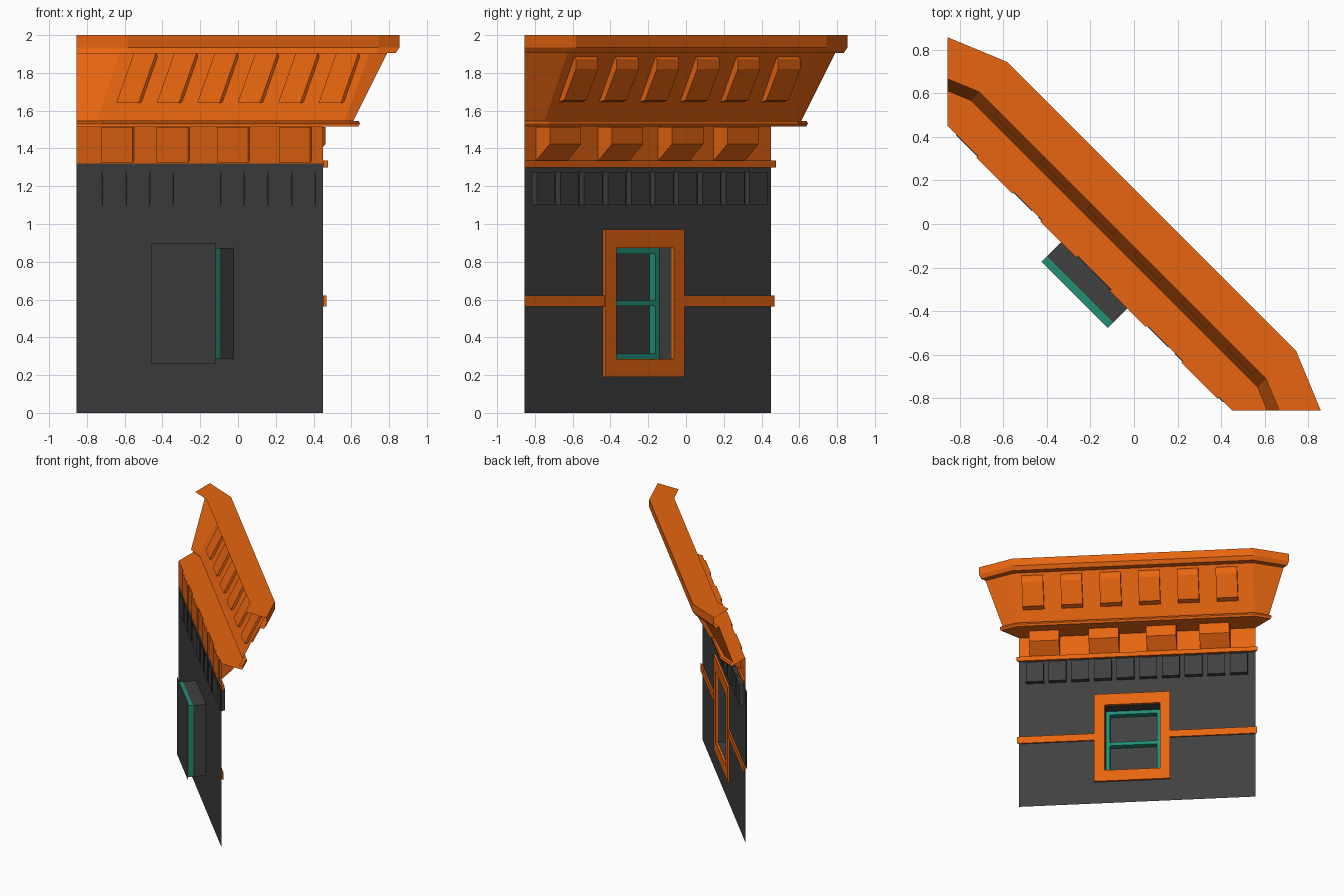
import bpy, bmesh, math
from mathutils import Vector

if "Cube" in bpy.data.objects:
    bpy.data.objects.remove(bpy.data.objects["Cube"])

R2 = math.sqrt(2)
HALF = 0.923          # half length of the diagonal wall


def material(name, rgb):
    m = bpy.data.materials.new(name)
    m.diffuse_color = (*rgb, 1)
    m.use_nodes = True
    m.node_tree.nodes["Principled BSDF"].inputs["Base Color"].default_value = m.diffuse_color
    return m


DARK = material("dark_wall", (0.052, 0.052, 0.052))
ORANGE = material("orange_trim", (0.80, 0.13, 0.005))
TEAL = material("teal_sash", (0.015, 0.27, 0.18))


def place(u, w, z):
    """u runs along the wall, w points outward from its plane, z is up."""
    return Vector((-0.2025 + (w - u) / R2, -0.2025 + (w + u) / R2, z))


def build(name, points, faces, mat, closed=False):
    bm = bmesh.new()
    vs = [bm.verts.new(place(*p)) for p in points]
    for f in faces:
        bm.faces.new([vs[i] for i in f])
    if closed:
        bmesh.ops.recalc_face_normals(bm, faces=bm.faces)
    me = bpy.data.meshes.new(name)
    bm.to_mesh(me)
    bm.free()
    me.materials.append(mat)
    ob = bpy.data.objects.new(name, me)
    bpy.context.collection.objects.link(ob)
    return ob


def prism(name, profile, u0, u1, mat, m0=0, m1=0):
    """Extrude a (w, z) profile along u; m0 and m1 mitre the two ends."""
    n = len(profile)
    pts = [(u0 - m0 * w, w, z) for w, z in profile] + [(u1 + m1 * w, w, z) for w, z in profile]
    faces = [(i, (i + 1) % n, n + (i + 1) % n, n + i) for i in range(n)]
    faces += [tuple(range(n)), tuple(range(n, 2 * n))]
    return build(name, pts, faces, mat, True)


def rect(w0, w1, z0, z1):
    return [(w0, z0), (w1, z0), (w1, z1), (w0, z1)]


def corners(u0, u1, z0, z1, w):
    return [(u0, w, z0), (u1, w, z0), (u1, w, z1), (u0, w, z1)]


def ring_faces(a, b):
    return [(a + i, a + (i + 1) % 4, b + (i + 1) % 4, b + i) for i in range(4)]


# Wall sheet with a window hole, and the frieze sheet above it
U0, U1, Z0, Z1 = -0.252, 0.178, 0.285, 0.872
build("wall", corners(-HALF, HALF, 0, 1.32, 0) + corners(U0, U1, Z0, Z1, 0),
      ring_faces(0, 4), DARK)
build("frieze", corners(-HALF, HALF, 1.32, 1.515, 0), [(0, 1, 2, 3)], ORANGE)

# Window: reveal, glass, surround and sash
build("window_reveal", corners(U0, U1, Z0, Z1, 0) + corners(U0, U1, Z0, Z1, -0.10),
      ring_faces(0, 4), DARK)
build("window_glass", corners(-0.257, 0.224, 0.26, 0.90, -0.138), [(0, 1, 2, 3)], DARK)
F0, F1 = -0.336, 0.258
build("window_surround",
      corners(F0, F1, 0.19, 0.97, 0.001) + corners(U0, U1, Z0, Z1, 0.001)
      + corners(F0, F1, 0.19, 0.97, 0.018) + corners(U0, U1, Z0, Z1, 0.018),
      ring_faces(0, 4) + ring_faces(8, 12) + ring_faces(0, 8) + ring_faces(4, 12),
      ORANGE, True)
build("sash_frame",
      corners(U0, U1, Z0, Z1, -0.136) + corners(U0 + .03, U1 - .03, Z0 + .03, Z1 - .03, -0.136)
      + corners(U0, U1, Z0, Z1, -0.09) + corners(U0 + .03, U1 - .03, Z0 + .03, Z1 - .03, -0.09),
      ring_faces(0, 4) + ring_faces(8, 12) + ring_faces(0, 8) + ring_faces(4, 12),
      TEAL, True)
prism("sash_rail", rect(-0.136, -0.09, 0.565, 0.595), U0 + 0.03, U1 - 0.03, TEAL)

# Horizontal bands, mitred at the wall ends
prism("wall_band_left", rect(0.001, 0.013, 0.563, 0.622), -HALF, F0, ORANGE, m0=1)
prism("wall_band_right", rect(0.001, 0.013, 0.563, 0.622), F1, HALF, ORANGE, m1=1)
prism("frieze_band", rect(0.001, 0.018, 1.30, 1.337), -HALF, HALF, ORANGE, 1, 1)

# Row of flat tiles below the frieze
for i in range(10):
    u = -0.866 + 0.177 * i
    prism(f"tile_{i + 1}", rect(-0.003, 0.036, 1.10, 1.275), u, u + 0.137, DARK)

# Wedge brackets under the soffit
bracket = [(-0.01, 1.325), (0.0, 1.335), (0.104, 1.423), (0.104, 1.514), (-0.01, 1.514)]
for i, u in enumerate((-0.72, -0.255, 0.195, 0.61)):
    prism(f"bracket_{i + 1}", bracket, u - 0.117, u + 0.117, ORANGE)

# Flared cornice: open sheet swept along the wall, folding back at both ends
profile = [(0, 1.515), (0.182, 1.515), (0.192, 1.53), (0.187, 1.545), (0.157, 1.545),
           (0.335, 1.905), (0.378, 1.905), (0.40, 1.935), (0.40, 2.0), (0.212, 2.0)]
pts = []
for w, z in profile:
    end, fold = HALF + 0.718 * w, HALF + 0.038 * w
    pts += [(-end, 0.718 * w, z), (-fold, w, z), (fold, w, z), (end, 0.718 * w, z)]
cornice_faces = []
for i in range(len(profile) - 1):
    for j in range(3):
        a = 4 * i + j
        if i == 0 and j != 1:      # ends of the soffit taper to a point at the wall
            c = 0 if j == 0 else 3
            cornice_faces.append((c, a + 5, a + 4))
        elif i == 0:
            cornice_faces.append((0, 3, 6, 5))
        else:
            cornice_faces.append((a, a + 1, a + 5, a + 4))
ob = build("cornice", pts, cornice_faces, ORANGE)
bm = bmesh.new()
bm.from_mesh(ob.data)
bmesh.ops.delete(bm, geom=[v for v in bm.verts if not v.link_faces], context='VERTS')
bm.to_mesh(ob.data)
bm.free()

# Slanted blocks on the cornice
block = [(0.183, 1.64), (0.247, 1.655), (0.335, 1.82), (0.335, 1.87), (0.315, 1.905)]
for i in range(6):
    u = -0.79 + 0.303 * i
    prism(f"cornice_block_{i + 1}", block, u - 0.083, u + 0.083, ORANGE)
